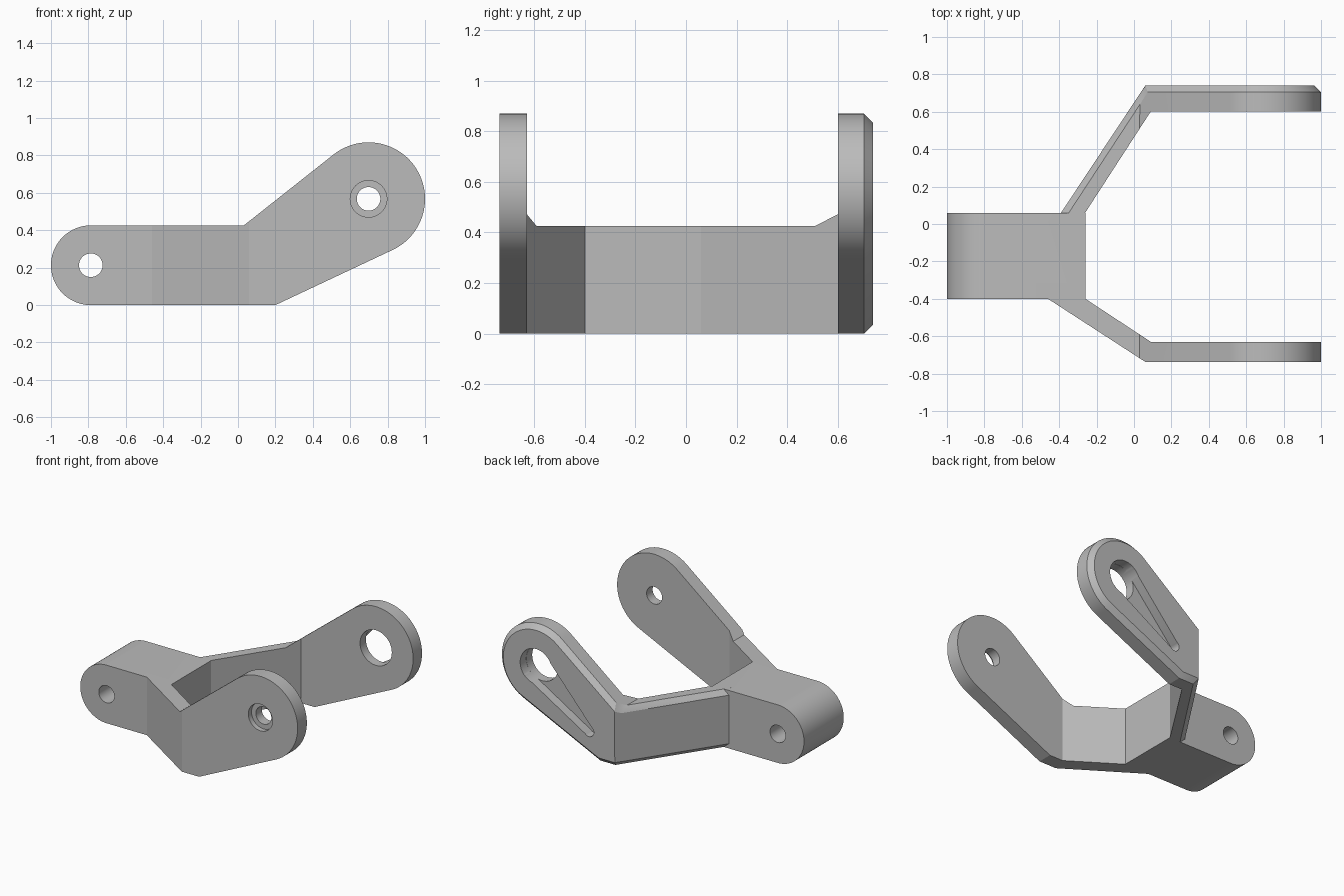
import bpy, bmesh, math
from mathutils import Vector

if "Cube" in bpy.data.objects:
    bpy.data.objects.remove(bpy.data.objects["Cube"], do_unlink=True)

grey = bpy.data.materials.new("plain grey")
grey.use_nodes = True
COLOUR = (0.5, 0.5, 0.5, 1)
grey.diffuse_color = COLOUR
grey.node_tree.nodes["Principled BSDF"].inputs["Base Color"].default_value = COLOUR

PIN, PIN_R = Vector((-0.787, 0.213)), 0.213
EYE, EYE_R = Vector((0.698, 0.568)), 0.302


def prism(name, outline, direction):
    """Closed outline (3D points) swept along a direction."""
    bm = bmesh.new()
    face = bm.faces.new([bm.verts.new(p) for p in outline])
    swept = bmesh.ops.extrude_face_region(bm, geom=[face])["geom"]
    verts = [g for g in swept if isinstance(g, bmesh.types.BMVert)]
    bmesh.ops.translate(bm, verts=verts, vec=direction)
    bmesh.ops.recalc_face_normals(bm, faces=bm.faces)
    mesh = bpy.data.meshes.new(name)
    bm.to_mesh(mesh)
    bm.free()
    mesh.materials.append(grey)
    obj = bpy.data.objects.new(name, mesh)
    bpy.context.collection.objects.link(obj)
    return obj


def plan(name, outline):
    return prism(name, [(x, y, -0.2) for x, y in outline], (0, 0, 1.4))


def side(name, outline, y0, y1):
    return prism(name, [(x, y0, z) for x, z in outline], (0, y1 - y0, 0))


def arc(c, r, a0, a1, n=48):
    angles = [a0 + (a1 - a0) * i / n for i in range(n + 1)]
    return [(c[0] + r * math.cos(a), c[1] + r * math.sin(a)) for a in angles]


def circle(c, r):
    return arc(c, r, 0, math.tau, 48)[:-1]


def combine(obj, other, operation):
    mod = obj.modifiers.new("combine", "BOOLEAN")
    mod.operation, mod.object, mod.solver = operation, other, "EXACT"
    bpy.context.view_layer.objects.active = obj
    bpy.ops.object.modifier_apply(modifier=mod.name)
    bpy.data.objects.remove(other, do_unlink=True)


def tangent(p, sign):
    """Angle on the eye circle where a line from p touches it."""
    d = Vector(p) - EYE
    return math.atan2(d.y, d.x) % math.tau + sign * math.acos(EYE_R / d.length)


# Side silhouette shared by the body and both arms
top_bend, low_bend = (0.03, 0.425), (0.2, 0)
silhouette = (arc(PIN, PIN_R, math.pi / 2, math.pi * 1.5) + [low_bend]
              + arc(EYE, EYE_R, tangent(low_bend, 1) - math.tau, tangent(top_bend, -1))
              + [top_bend])

# Body with front arm
bracket = plan("fork_bracket", [
    (-1.1, 0.06), (-0.26, 0.06), (-0.26, -0.4), (0.09, -0.63), (1.1, -0.63),
    (1.1, -0.737), (0.06, -0.737), (-0.46, -0.4), (-1.1, -0.4)])
combine(bracket, side("silhouette", silhouette, -1, 1), "INTERSECT")

# Back arm, chamfered around its outer face
arm = plan("back_arm", [
    (-0.43, 0), (0.06, 0.74), (1.1, 0.74), (1.1, 0.602), (0.09, 0.602), (-0.3, 0)])
combine(arm, side("silhouette", silhouette, -1, 1), "INTERSECT")
bm = bmesh.new()
bm.from_mesh(arm.data)
bmesh.ops.remove_doubles(bm, verts=bm.verts, dist=0.0001)
bm.normal_update()
rim = [e for e in bm.edges
       if sum(f.normal.y > 0.3 for f in e.link_faces) == 1
       and max(v.co.y for v in e.verts) > 0.01]
bmesh.ops.bevel(bm, geom=rim, offset=0.035, segments=1, affect="EDGES", clamp_overlap=False)
bm.to_mesh(arm.data)
bm.free()
combine(bracket, arm, "UNION")

# Pin hole, front bolt hole with counterbore, back keyhole
combine(bracket, side("pin_hole", circle(PIN, 0.063), -0.6, 0.2), "DIFFERENCE")
combine(bracket, side("bolt_hole", circle(EYE, 0.063), -0.9, -0.4), "DIFFERENCE")
combine(bracket, side("counterbore", circle(EYE, 0.098), -0.9, -0.7), "DIFFERENCE")

tip, big_r, tip_r = Vector((0.27, 0.21)), 0.13, 0.04
run = EYE - tip
heading = math.atan2(run.y, run.x)
spread = math.acos((tip_r - big_r) / run.length)
teardrop = (arc(EYE, big_r, heading - math.pi + spread, heading + math.pi - spread)
            + arc(tip, tip_r, heading + math.pi - spread, heading + math.pi + spread, 24))
# drop the repeated joint points, keeping one of each
outline = []
for p in teardrop:
    if all((Vector(p) - Vector(q)).length > 0.001 for q in outline):
        outline.append(p)
combine(bracket, side("key_slot", outline, 0.67, 0.9), "DIFFERENCE")
combine(bracket, side("key_hole", circle(EYE, big_r - 0.001), 0.4, 0.9), "DIFFERENCE")

# Smooth the round parts
bpy.ops.object.select_all(action="DESELECT")
bracket.select_set(True)
bpy.context.view_layer.objects.active = bracket
bpy.ops.object.shade_smooth_by_angle(angle=math.radians(25))
